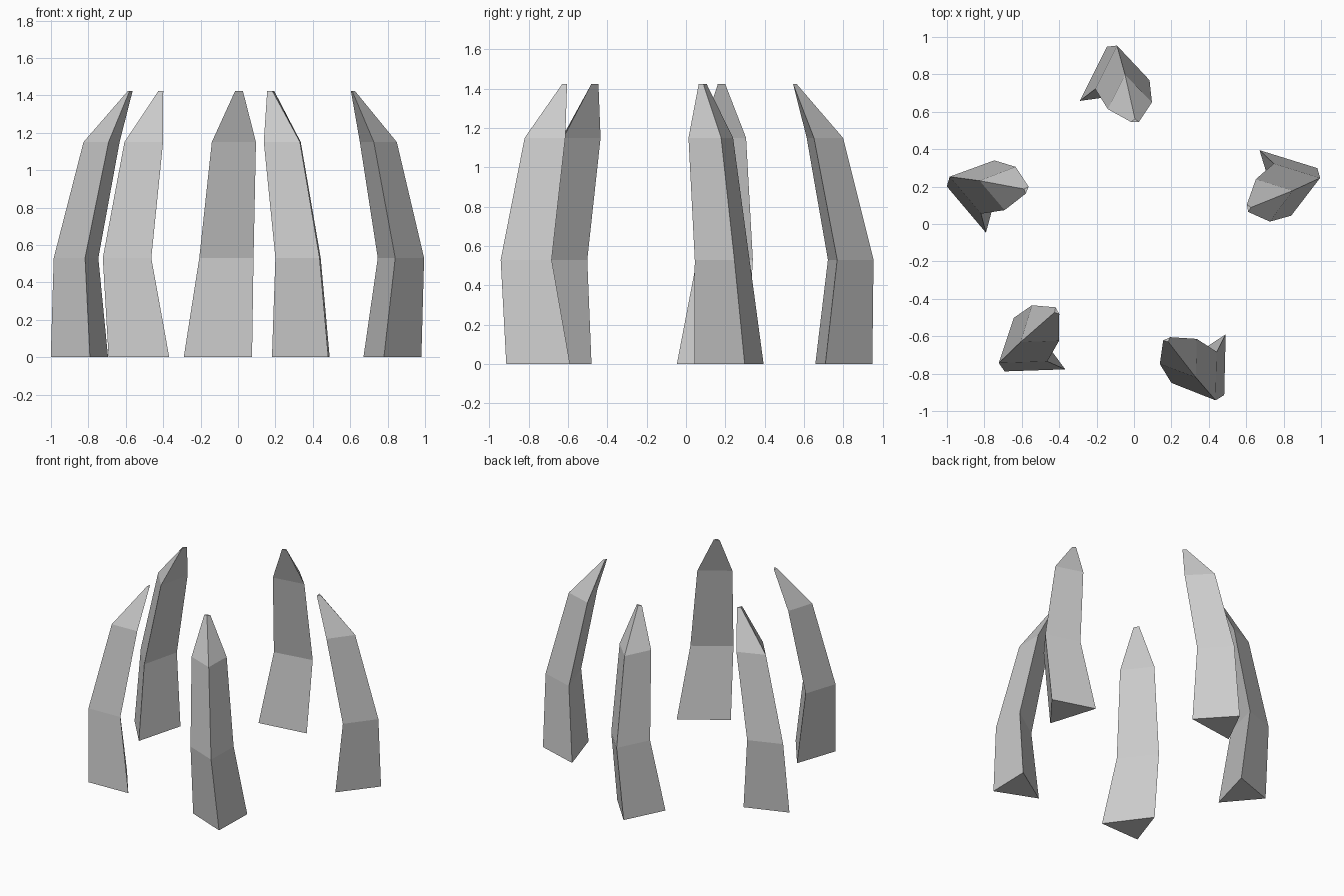
import bpy, bmesh, math
from mathutils import Matrix

cube = bpy.data.objects.get("Cube")
if cube:
    bpy.data.objects.remove(cube, do_unlink=True)

# One flat stone-grey material
grey = bpy.data.materials.new("light_grey")
grey.use_nodes = True
grey.diffuse_color = (0.6, 0.6, 0.6, 1)
grey.node_tree.nodes["Principled BSDF"].inputs["Base Color"].default_value = (0.6, 0.6, 0.6, 1)

# Triangular sections of a claw: height, then inner left, inner right and outer corner
SECTIONS = [
    (0.00, [(-0.195, -0.097), (0.170, -0.046), (-0.050, 0.193)]),
    (0.53, [(-0.112, -0.033), (0.178, 0.014), (0.004, 0.199)]),
    (1.15, [(-0.045, -0.141), (0.191, -0.104), (0.047, 0.044)]),
    (1.424, [(0.080, -0.210), (0.121, -0.210), (0.100, -0.192)]),
]

# Where each claw stands in the ring: name, x, y, turn in degrees
CLAWS = [
    ("back_claw", -0.095, 0.755, 0),
    ("right_claw", -0.804, 0.171, 66.8),
    ("front_right_claw", -0.546, -0.652, 118.5),
    ("front_left_claw", 0.355, -0.761, 205.2),
    ("left_claw", 0.798, 0.218, 279.3),
]


def claw_mesh():
    """Loft the sections into a closed, bent spike."""
    bm = bmesh.new()
    rings = [[bm.verts.new((x, y, z)) for x, y in pts] for z, pts in SECTIONS]
    for low, high in zip(rings, rings[1:]):
        for i in range(3):
            j = (i + 1) % 3
            bm.faces.new((low[i], low[j], high[j], high[i]))
    bm.faces.new(rings[0][::-1])
    bm.faces.new(rings[-1])
    bmesh.ops.recalc_face_normals(bm, faces=bm.faces)
    mesh = bpy.data.meshes.new("claw")
    bm.to_mesh(mesh)
    bm.free()
    mesh.materials.append(grey)
    return mesh


# Five claws share the same mesh
shared = claw_mesh()
for name, x, y, turn in CLAWS:
    claw = bpy.data.objects.new(name, shared)
    claw.matrix_world = Matrix.Translation((x, y, 0)) @ Matrix.Rotation(math.radians(turn), 4, 'Z')
    bpy.context.collection.objects.link(claw)
